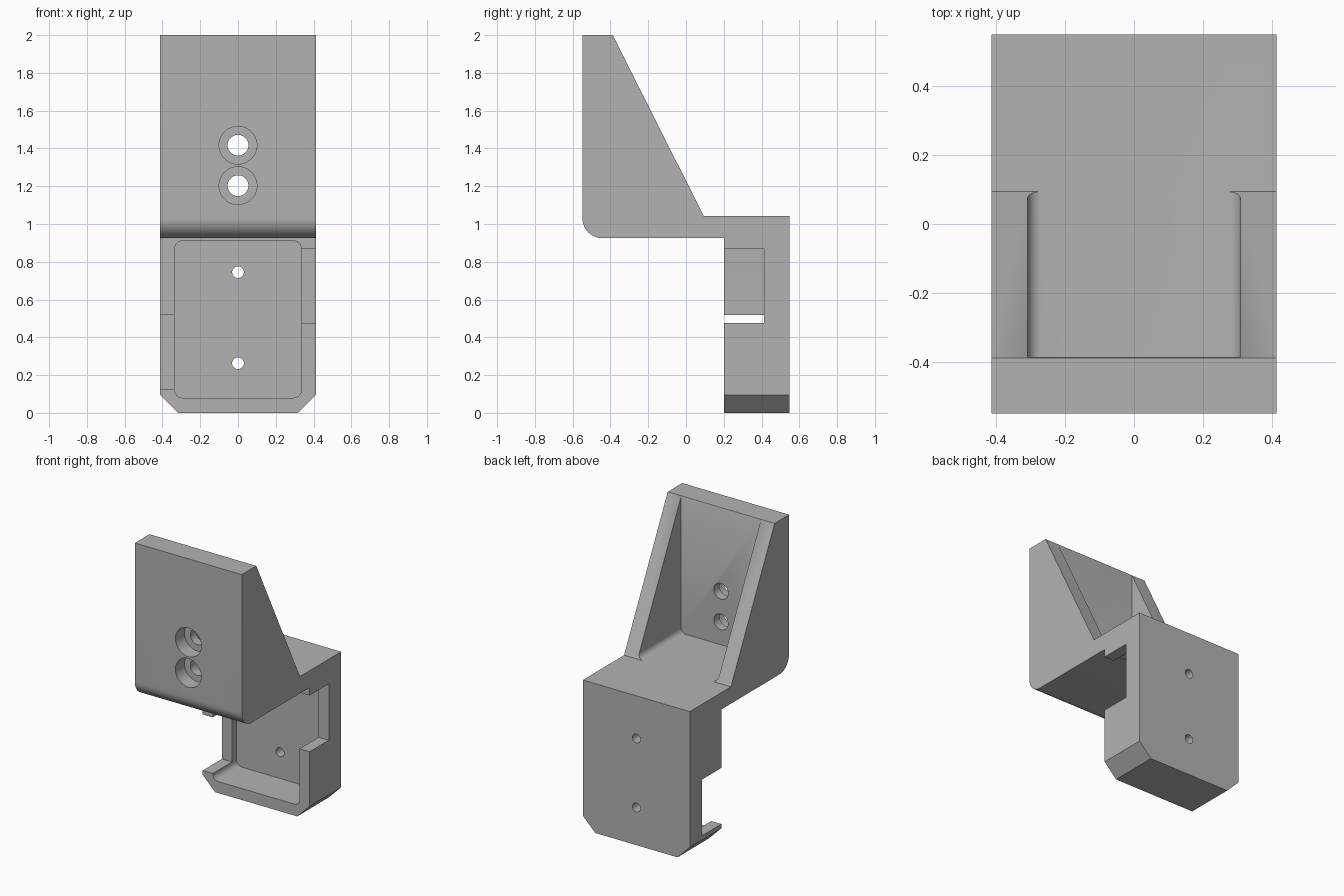
import bpy, bmesh, math
from mathutils import Matrix, Vector

old = bpy.data.objects.get("Cube")
if old:
    bpy.data.objects.remove(old, do_unlink=True)

W, FRONT, BACK = 0.413, -0.548, 0.548   # half width and depth limits

grey = bpy.data.materials.new("plain grey")
grey.use_nodes = True
grey.diffuse_color = (0.45, 0.45, 0.45, 1)
grey.node_tree.nodes["Principled BSDF"].inputs["Base Color"].default_value = grey.diffuse_color


def make_object(name, bm):
    bmesh.ops.recalc_face_normals(bm, faces=bm.faces)
    mesh = bpy.data.meshes.new(name)
    bm.to_mesh(mesh)
    bm.free()
    mesh.materials.append(grey)
    obj = bpy.data.objects.new(name, mesh)
    bpy.context.collection.objects.link(obj)
    return obj


def round_edges(bm, rule, radius, segments):
    edges = [e for e in bm.edges if rule(*[v.co for v in e.verts])]
    bmesh.ops.bevel(bm, geom=edges, offset=radius, segments=segments,
                    profile=0.5, affect='EDGES')


def box(name, low, high, rule=None, radius=0.04):
    bm = bmesh.new()
    low, high = Vector(low), Vector(high)
    size = high - low
    bmesh.ops.create_cube(bm, size=1, matrix=Matrix.Translation((low + high) / 2)
                          @ Matrix.Diagonal((*size, 1)))
    if rule:
        round_edges(bm, rule, radius, 8)
    return make_object(name, bm)


def drill(name, z, radius, y0, y1):
    bm = bmesh.new()
    bmesh.ops.create_cone(bm, cap_ends=True, segments=48, radius1=radius, radius2=radius,
                          depth=y1 - y0, matrix=Matrix.Translation((0, (y0 + y1) / 2, z))
                          @ Matrix.Rotation(math.pi / 2, 4, 'X'))
    return make_object(name, bm)


# Bracket body: side profile extruded across the width
profile = [(FRONT, 2), (-0.388, 2), (0.094, 1.043), (BACK, 1.043), (BACK, 0),
           (0.2, 0), (0.2, 0.925), (FRONT, 0.925)]
bm = bmesh.new()
face = bm.faces.new([bm.verts.new((-W, y, z)) for y, z in profile])
side = bmesh.ops.extrude_face_region(bm, geom=[face])["geom"]
bmesh.ops.translate(bm, vec=(2 * W, 0, 0),
                    verts=[v for v in side if isinstance(v, bmesh.types.BMVert)])
# Rounded lower front edge and chamfered bottom corners
round_edges(bm, lambda a, b: max(a.y, b.y) < -0.54 and max(a.z, b.z) < 0.95, 0.105, 12)
round_edges(bm, lambda a, b: max(a.z, b.z) < 0.01 and abs(a.x - b.x) < 0.01, 0.095, 1)
body = make_object("bracket_body", bm)

cutters = [
    # Space between the side gussets, with rounded floor corners
    box("gusset_space", (-0.308, -0.385, 1.043), (0.308, 0.9, 2.4),
        lambda a, b: max(a.z, b.z) < 1.05 and abs(a.x - b.x) < 0.01),
    # Housing cavity, open to the front
    box("housing_cavity", (-0.335, 0.1, 0.08), (0.335, 0.463, 0.91),
        lambda a, b: abs(a.y - b.y) > 0.1),
    # Side notches at different heights
    box("left_notch", (0.3, 0.1, 0.477), (0.6, 0.412, 0.87)),
    box("right_notch", (-0.6, 0.1, 0.125), (-0.3, 0.412, 0.517)),
]
# Counterbored mounting holes and small back holes
for z in (1.417, 1.203):
    cutters += [drill("counterbore", z, 0.1, -0.7, -0.448),
                drill("mounting_hole", z, 0.055, -0.6, -0.3)]
for z in (0.745, 0.263):
    cutters.append(drill("back_hole", z, 0.031, 0.3, 0.7))

for cutter in cutters:
    cutter.hide_render = True
    mod = body.modifiers.new(cutter.name, 'BOOLEAN')
    mod.operation = 'DIFFERENCE'
    mod.solver = 'EXACT'
    mod.object = cutter

# Apply the cuts and remove the cutters
result = bpy.data.meshes.new_from_object(
    body.evaluated_get(bpy.context.evaluated_depsgraph_get()))
body.modifiers.clear()
body.data = result
for cutter in cutters:
    bpy.data.objects.remove(cutter, do_unlink=True)

bpy.ops.object.select_all(action='DESELECT')
body.select_set(True)
bpy.context.view_layer.objects.active = body
bpy.ops.object.shade_smooth_by_angle(angle=math.radians(30))
